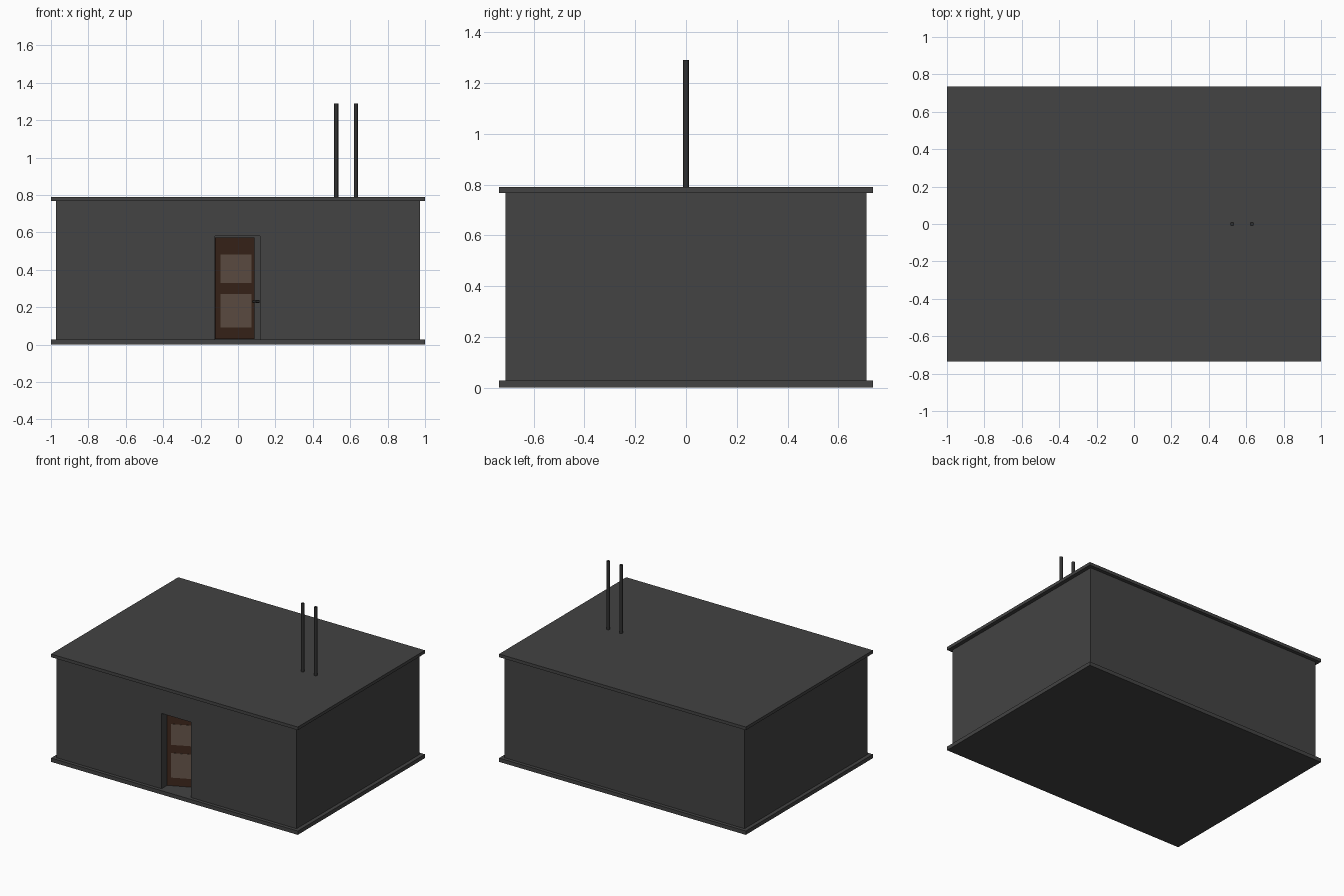
import bpy, bmesh, math
from mathutils import Matrix, Vector

if "Cube" in bpy.data.objects:
    bpy.data.objects.remove(bpy.data.objects["Cube"])


def material(name, rgb):
    m = bpy.data.materials.new(name)
    m.diffuse_color = (*rgb, 1.0)
    m.use_nodes = True
    m.node_tree.nodes["Principled BSDF"].inputs["Base Color"].default_value = m.diffuse_color
    return m


GREY = material("concrete grey", (0.056, 0.056, 0.056))
DARK = material("dark metal", (0.030, 0.030, 0.030))
BROWN = material("dark brown wood", (0.048, 0.021, 0.012))
PANE = material("tan pane", (0.135, 0.092, 0.068))


def finish(name, bm, mat, matrix=None):
    me = bpy.data.meshes.new(name)
    if matrix:
        bm.transform(matrix)
    bm.to_mesh(me)
    bm.free()
    me.materials.append(mat)
    ob = bpy.data.objects.new(name, me)
    bpy.context.collection.objects.link(ob)
    return ob


def box(name, lo, hi, mat, matrix=None):
    bm = bmesh.new()
    lo, hi = Vector(lo), Vector(hi)
    size = hi - lo
    bmesh.ops.create_cube(bm, size=1.0, matrix=Matrix.Translation((lo + hi) / 2)
                          @ Matrix.Diagonal((*size, 1.0)))
    return finish(name, bm, mat, matrix)


def cylinder(name, r, lo, hi, mat, matrix=None, sides=16):
    bm = bmesh.new()
    lo, hi = Vector(lo), Vector(hi)
    rot = Vector((0, 0, 1)).rotation_difference(hi - lo).to_matrix().to_4x4()
    bmesh.ops.create_cone(bm, cap_ends=True, segments=sides, radius1=r, radius2=r,
                          depth=(hi - lo).length,
                          matrix=Matrix.Translation((lo + hi) / 2) @ rot)
    for f in bm.faces:
        f.smooth = len(f.verts) == 4
    for e in bm.edges:
        e.smooth = all(len(f.verts) == 4 for f in e.link_faces)
    return finish(name, bm, mat, matrix)


def cut(target, cutter):
    cutter.hide_render = True
    mod = target.modifiers.new("cut", 'BOOLEAN')
    mod.operation = 'DIFFERENCE'
    mod.solver = 'EXACT'
    mod.object = cutter
    bpy.context.view_layer.objects.active = target
    bpy.ops.object.modifier_apply(modifier=mod.name)
    bpy.data.objects.remove(cutter)


# Floor and roof slabs
box("floor_slab", (-1, -0.736, 0), (1, 0.736, 0.028), GREY)
box("roof_slab", (-1, -0.736, 0.767), (1, 0.736, 0.79), GREY)

# Hollow walls with a doorway
walls = box("walls", (-0.972, -0.711, 0.027), (0.972, 0.711, 0.768), GREY)
cut(walls, box("room_cutter", (-0.905, -0.645, 0), (0.905, 0.645, 0.9), GREY))
cut(walls, box("doorway_cutter", (-0.122, -0.8, 0), (0.117, -0.5, 0.58), GREY))

# Door, hinged on the left and standing ajar inwards
hinge = Matrix.Translation((-0.121, -0.65, 0)) @ Matrix.Rotation(math.radians(25), 4, 'Z')
box("door", (0, 0, 0.03), (0.232, 0.02, 0.573), BROWN, hinge)
for i, (z0, z1) in enumerate(((0.09, 0.27), (0.33, 0.482))):
    box(f"door_pane_{i + 1}", (0.029, -0.002, z0), (0.212, 0.022, z1), PANE, hinge)

# Door handle
cylinder("handle_stem", 0.006, (0.224, 0.01, 0.23), (0.224, -0.04, 0.23), DARK, hinge, 12)
cylinder("handle_grip", 0.007, (0.218, -0.04, 0.23), (0.24, -0.04, 0.23), DARK, hinge, 12)

# Roof pipes
for i, x in enumerate((0.525, 0.63)):
    cylinder(f"roof_pipe_{i + 1}", 0.011, (x, 0, 0.78), (x, 0, 1.29), DARK)
